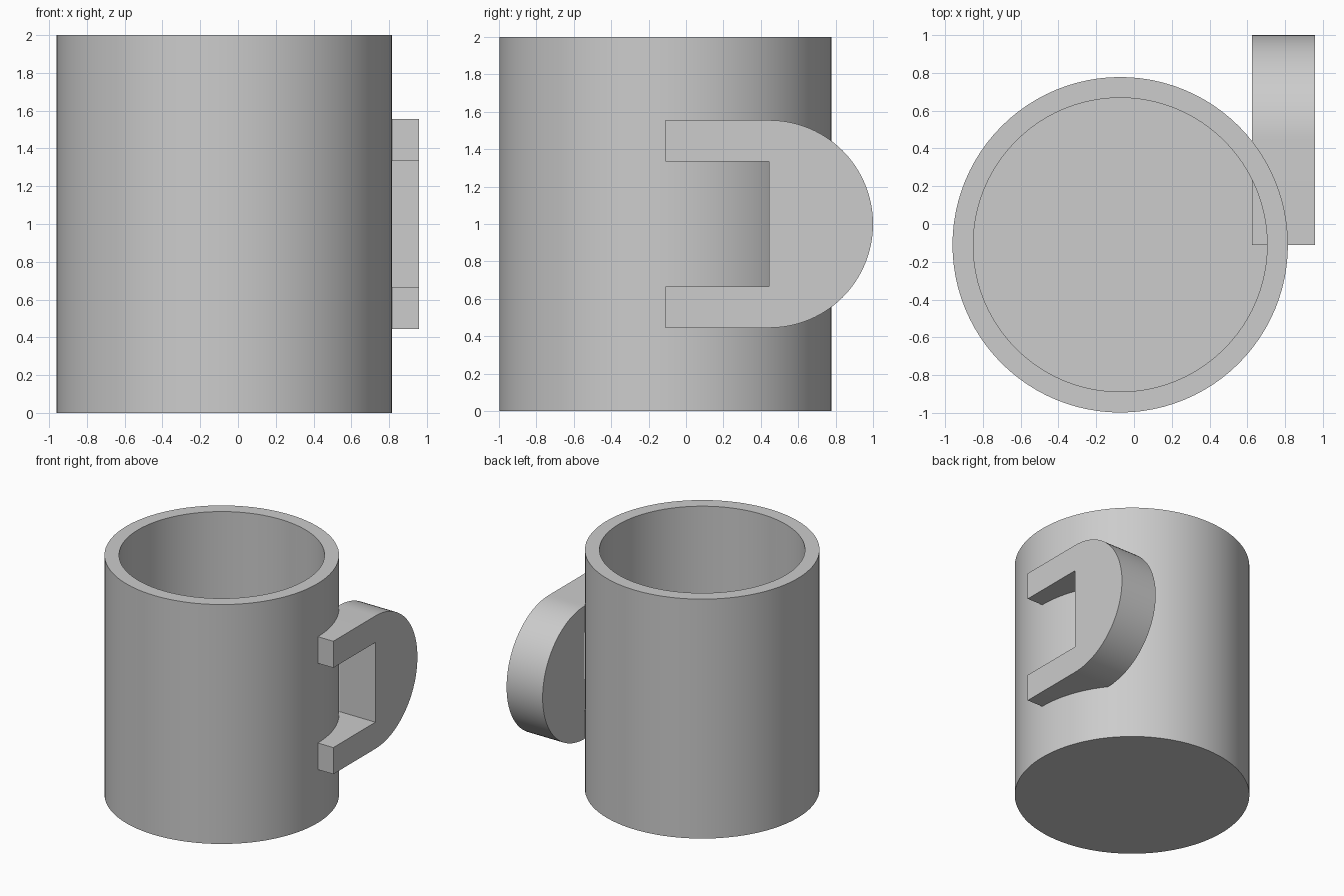
import bpy, bmesh
from math import sin, cos, pi, radians

if "Cube" in bpy.data.objects:
    bpy.data.objects.remove(bpy.data.objects["Cube"], do_unlink=True)

grey = bpy.data.materials.new("light grey")
grey.use_nodes = True
GREY = (0.604, 0.604, 0.604, 1)
grey.diffuse_color = GREY
grey.node_tree.nodes["Principled BSDF"].inputs["Base Color"].default_value = GREY


def finish(bm, name):
    """Turn the bmesh into a shaded, coloured object."""
    bmesh.ops.recalc_face_normals(bm, faces=bm.faces)
    mesh = bpy.data.meshes.new(name)
    bm.to_mesh(mesh)
    bm.free()
    mesh.materials.append(grey)
    obj = bpy.data.objects.new(name, mesh)
    bpy.context.collection.objects.link(obj)
    bpy.ops.object.select_all(action='DESELECT')
    obj.select_set(True)
    bpy.context.view_layer.objects.active = obj
    bpy.ops.object.shade_smooth_by_angle(angle=radians(30))
    return obj


# Cup: stacked rings from the base, over the rim, down to the inner floor
SIDES = 96
CENTRE_X, CENTRE_Y = -0.073, -0.11
OUTER, INNER, FLOOR, TOP = 0.888, 0.778, 0.11, 2.0
bm = bmesh.new()
rings = []
for r, z in [(OUTER, 0), (OUTER, TOP), (INNER, TOP), (INNER, FLOOR)]:
    angles = [2 * pi * i / SIDES for i in range(SIDES)]
    rings.append([bm.verts.new((CENTRE_X + r * cos(a), CENTRE_Y + r * sin(a), z))
                  for a in angles])
for low, high in zip(rings, rings[1:]):
    for i in range(SIDES):
        j = (i + 1) % SIDES
        bm.faces.new((low[i], low[j], high[j], high[i]))
bm.faces.new(rings[0])
bm.faces.new(rings[-1])
finish(bm, "cup")

# Handle: C-shaped side profile with a round back, extruded along x
LEFT, RIGHT = 0.625, 0.958
END_Y, ARC_Y, MID_Z, RADIUS, SLOT = -0.11, 0.445, 1.0, 0.555, 0.333
ARC_STEPS = 48
arc = [(ARC_Y + RADIUS * cos(a), MID_Z + RADIUS * sin(a))
       for a in (-pi / 2 + pi * i / ARC_STEPS for i in range(ARC_STEPS + 1))]
profile = [(END_Y, MID_Z - RADIUS)] + arc + [
    (END_Y, MID_Z + RADIUS), (END_Y, MID_Z + SLOT), (ARC_Y, MID_Z + SLOT),
    (ARC_Y, MID_Z - SLOT), (END_Y, MID_Z - SLOT)]
bm = bmesh.new()
side = bm.faces.new([bm.verts.new((LEFT, y, z)) for y, z in profile])
extruded = bmesh.ops.extrude_face_region(bm, geom=[side], use_keep_orig=True)
moved = [v for v in extruded["geom"] if isinstance(v, bmesh.types.BMVert)]
bmesh.ops.translate(bm, verts=moved, vec=(RIGHT - LEFT, 0, 0))
finish(bm, "handle")
